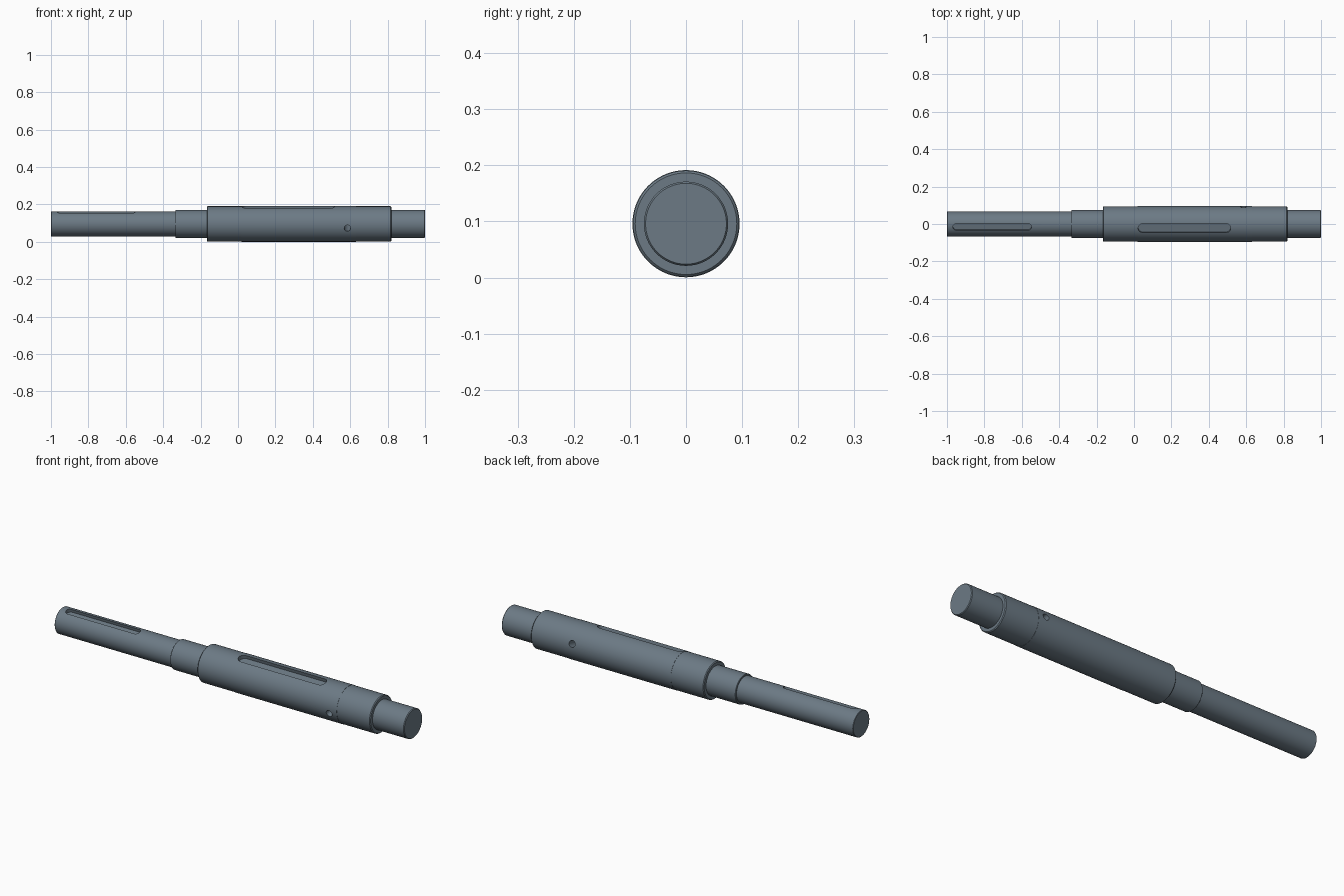
import bpy
import bmesh
import math
from mathutils import Matrix, Vector

if "Cube" in bpy.data.objects:
    bpy.data.objects.remove(bpy.data.objects["Cube"], do_unlink=True)

AXIS_Z = 0.096
TWIST = math.radians(14)  # keyways and cross hole lean towards the front

steel = bpy.data.materials.new("blue grey steel")
steel.use_nodes = True
colour = (0.15, 0.195, 0.235, 1)
steel.diffuse_color = colour
steel.node_tree.nodes["Principled BSDF"].inputs["Base Color"].default_value = colour


def make_object(name, bm):
    bmesh.ops.recalc_face_normals(bm, faces=bm.faces)
    mesh = bpy.data.meshes.new(name)
    bm.to_mesh(mesh)
    bm.free()
    mesh.materials.append(steel)
    obj = bpy.data.objects.new(name, mesh)
    bpy.context.collection.objects.link(obj)
    return obj


def lathe(name, profile, segments):
    """Revolve (x, radius) points about the x axis."""
    bm = bmesh.new()
    verts = [bm.verts.new((x, 0, r)) for x, r in profile]
    edges = [bm.edges.new(pair) for pair in zip(verts, verts[1:])]
    bmesh.ops.spin(bm, geom=verts + edges, cent=(0, 0, 0), axis=(1, 0, 0),
                   angle=math.tau, steps=segments, use_merge=True)
    bmesh.ops.remove_doubles(bm, verts=bm.verts, dist=1e-5)
    return make_object(name, bm)


def keyway_cutter(name, x0, x1, width, floor):
    """Round-ended slot prism, raised from the floor and leaned about the axis."""
    bm = bmesh.new()
    r, n = width / 2, 12
    outline = []
    for cx, start in ((x1 - r, -math.pi / 2), (x0 + r, math.pi / 2)):
        for i in range(n + 1):
            a = start + math.pi * i / n
            outline.append(bm.verts.new((cx + r * math.cos(a), r * math.sin(a), floor)))
    base = bm.faces.new(outline)
    top = bmesh.ops.extrude_face_region(bm, geom=[base])["geom"]
    bmesh.ops.translate(bm, vec=Vector((0, 0, 0.1)),
                        verts=[v for v in top if isinstance(v, bmesh.types.BMVert)])
    bm.transform(Matrix.Rotation(TWIST, 4, "X"))
    return make_object(name, bm)


def hole_cutter(name, x, radius, length, turn):
    bm = bmesh.new()
    bmesh.ops.create_cone(bm, cap_ends=True, segments=24, radius1=radius,
                          radius2=radius, depth=length)
    bm.transform(Matrix.Translation((x, 0, 0)) @ turn)
    return make_object(name, bm)


# Stepped shaft with chamfered shoulders and a slightly raised seat
c = 0.004
shaft = lathe("stepped_shaft", [
    (-1, 0), (-1, 0.065), (-0.998, 0.067), (-0.335, 0.067),
    (-0.335, 0.073), (-0.333, 0.075), (-0.167, 0.075),
    (-0.167, 0.0945 - c), (-0.167 + c, 0.0945), (0.02, 0.0945),
    (0.02, 0.0955), (0.63, 0.0955), (0.63, 0.0945),
    (0.82 - c, 0.0945), (0.82, 0.0945 - c), (0.82, 0.075),
    (1 - c, 0.075), (1, 0.072), (1, 0)], 96)

# Keyways, cross hole and centre bore
cutters = [
    keyway_cutter("end_keyway", -0.968, -0.548, 0.037, 0.048),
    keyway_cutter("seat_keyway", 0.022, 0.517, 0.05, 0.074),
    hole_cutter("cross_hole", 0.585, 0.017, 0.4,
                Matrix.Rotation(math.pi / 2 + TWIST, 4, "X")),
    hole_cutter("centre_bore", -1, 0.02, 0.16,
                Matrix.Rotation(math.pi / 2, 4, "Y")),
]
bpy.context.view_layer.objects.active = shaft
shaft.select_set(True)
for cutter in cutters:
    mod = shaft.modifiers.new(cutter.name, "BOOLEAN")
    mod.operation = "DIFFERENCE"
    mod.solver = "EXACT"
    mod.object = cutter
    bpy.ops.object.modifier_apply(modifier=mod.name)
    bpy.data.objects.remove(cutter, do_unlink=True)

shaft.location.z = AXIS_Z
bpy.ops.object.shade_smooth_by_angle(angle=math.radians(30))
